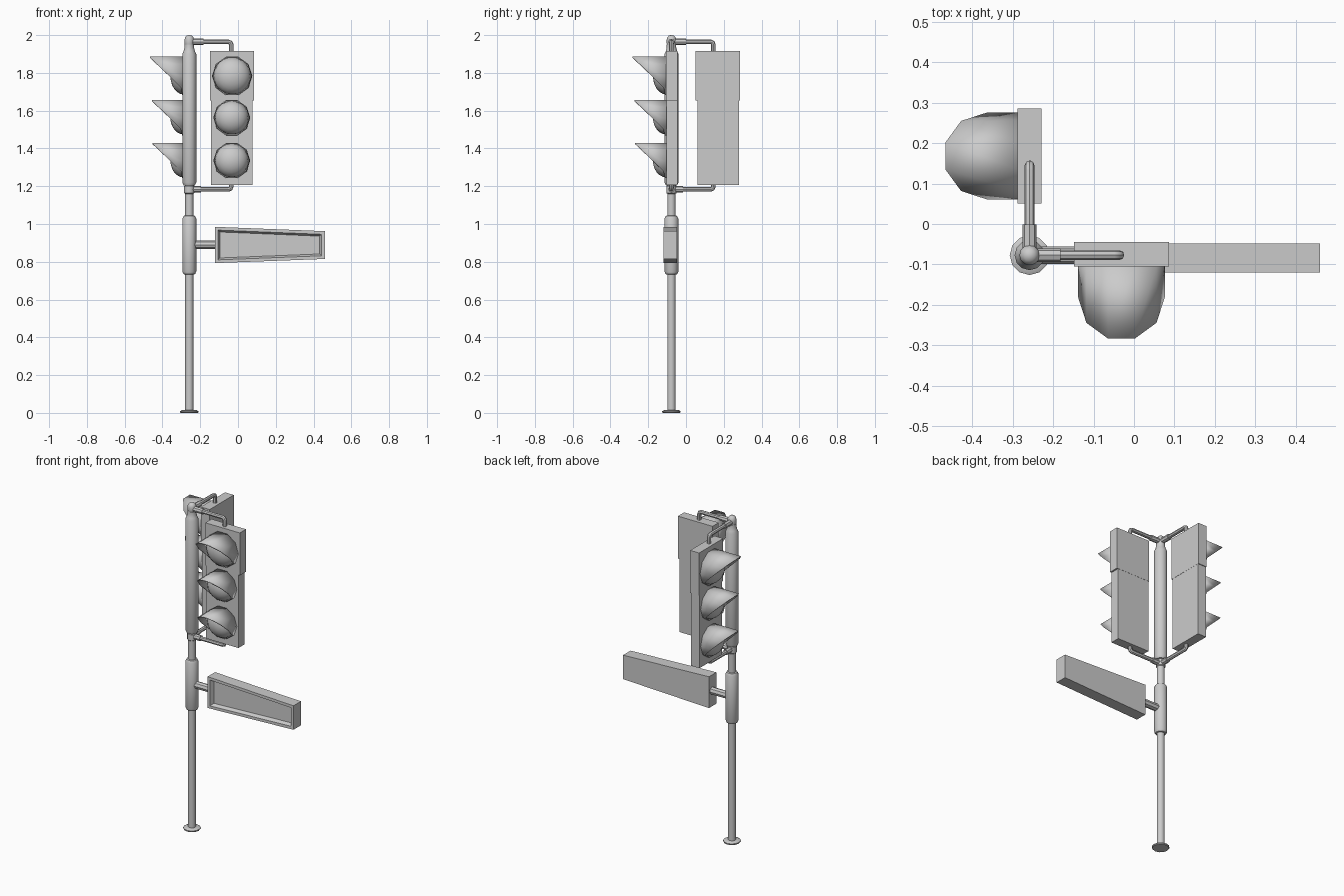
import bpy, bmesh, math
from mathutils import Matrix, Vector

if "Cube" in bpy.data.objects:
    bpy.data.objects.remove(bpy.data.objects["Cube"])

PX, PY = -0.258, -0.077   # pole axis


def finish(bm, name, matrix=Matrix(), smooth=None):
    bmesh.ops.recalc_face_normals(bm, faces=bm.faces)
    me = bpy.data.meshes.new(name)
    bm.to_mesh(me)
    bm.free()
    ob = bpy.data.objects.new(name, me)
    ob.matrix_world = matrix
    bpy.context.collection.objects.link(ob)
    if smooth:
        bpy.ops.object.select_all(action='DESELECT')
        ob.select_set(True)
        bpy.context.view_layer.objects.active = ob
        bpy.ops.object.shade_smooth_by_angle(angle=math.radians(smooth))
    return ob


def lathe(name, profile, sides=12):
    """Closed turned part around the pole axis from (radius, z) points."""
    bm = bmesh.new()
    rings = []
    for r, z in profile:
        rings.append([bm.verts.new((r * math.cos(2 * math.pi * k / sides),
                                    r * math.sin(2 * math.pi * k / sides), z)) for k in range(sides)])
    for a, b in zip(rings, rings[1:]):
        for k in range(sides):
            j = (k + 1) % sides
            bm.faces.new((a[k], a[j], b[j], b[k]))
    bm.faces.new(rings[0])
    bm.faces.new(rings[-1])
    return finish(bm, name, Matrix.Translation((PX, PY, 0)), 35)


def box(name, lo, hi, matrix):
    bm = bmesh.new()
    bmesh.ops.create_cube(bm, size=1)
    for v in bm.verts:
        v.co = Vector([lo[i] + (v.co[i] + 0.5) * (hi[i] - lo[i]) for i in range(3)])
    return finish(bm, name, matrix)


def rod(name, points, radius):
    """Round pipe along a path of points."""
    cu = bpy.data.curves.new(name, 'CURVE')
    cu.dimensions = '3D'
    cu.bevel_depth = radius
    cu.bevel_resolution = 2
    cu.use_fill_caps = True
    sp = cu.splines.new('POLY')
    sp.points.add(len(points) - 1)
    for p, co in zip(sp.points, points):
        p.co = (*co, 1)
    ob = bpy.data.objects.new(name, cu)
    bpy.context.collection.objects.link(ob)
    bpy.ops.object.select_all(action='DESELECT')
    ob.select_set(True)
    bpy.context.view_layer.objects.active = ob
    bpy.ops.object.convert(target='MESH')
    bpy.ops.object.shade_smooth_by_angle(angle=math.radians(40))


def visor(name, z0, r, depth, matrix):
    """Ten-sided hood with its open end sliced at 45 degrees."""
    bm = bmesh.new()
    top = r * math.cos(math.pi / 10)
    back, front = [], []
    for k in range(10):
        a = math.radians(36 * k)
        x, z = r * math.cos(a), r * math.sin(a)
        back.append(bm.verts.new((x, 0.002, z0 + z)))
        front.append(bm.verts.new((x, min(-0.008, -depth + top - z), z0 + z)))
    for k in range(10):
        j = (k + 1) % 10
        bm.faces.new((back[k], back[j], front[j], front[k]))
    ob = finish(bm, name, matrix, 40)
    mod = ob.modifiers.new('wall', 'SOLIDIFY')
    mod.thickness = 0.006
    mod.offset = -1


def lens(name, z0, r, depth, matrix):
    bm = bmesh.new()
    bmesh.ops.create_uvsphere(bm, u_segments=20, v_segments=12, radius=1)
    bmesh.ops.bisect_plane(bm, geom=bm.verts[:] + bm.edges[:] + bm.faces[:],
                           plane_co=(0, 0, 0), plane_no=(0, 0, -1), clear_outer=True)
    for v in bm.verts:
        x, y, z = v.co
        v.co = (x * r, -z * depth, z0 + y * r)
    finish(bm, name, matrix, 60)


def head(side, matrix):
    """Three-lamp signal head; local front face at y = 0, facing -y."""
    box(side + '_upper_housing', (-0.117, 0, 1.655), (0.117, 0.06, 1.915), matrix)
    box(side + '_lower_housing', (-0.112, 0.001, 1.207), (0.107, 0.059, 1.655), matrix)
    lamps = (('top', 0, 1.784, 0.107, 0.178), ('middle', -0.002, 1.563, 0.098, 0.168),
             ('bottom', -0.002, 1.336, 0.098, 0.165))
    for tag, dx, z, r, d in lamps:
        m = matrix @ Matrix.Translation((dx, 0, 0))
        visor(f'{side}_{tag}_visor', z, r, d, m)
        lens(f'{side}_{tag}_lens', z, r - 0.009, 0.07, m)


# Pole with flared base, sleeves, collar and rounded cap
lathe('base_flange', [(0.046, 0), (0.049, 0.004), (0.049, 0.009), (0.04, 0.014), (0.023, 0.015)])
lathe('pole', [(0.022, 0.01), (0.022, 1.96)])
lathe('sign_sleeve', [(0.026, 0.733), (0.031, 0.735), (0.037, 0.748), (0.037, 1.028), (0.03, 1.042), (0.026, 1.044)])
lathe('upper_sleeve', [(0.03, 1.205), (0.037, 1.22), (0.037, 1.9), (0.03, 1.915), (0.025, 1.935), (0.025, 1.95)])
lathe('lower_collar', [(0.022, 1.16), (0.027, 1.164), (0.027, 1.2), (0.022, 1.204)])
lathe('pole_cap', [(0.022, 1.945), (0.025, 1.955), (0.025, 1.976), (0.022, 1.988), (0.014, 1.997), (0.004, 2.0)])

# Signal heads facing front and left
head('front', Matrix.Translation((-0.031, -0.105, 0)))
head('left', Matrix.Translation((-0.288, 0.168, 0)) @ Matrix.Rotation(-math.pi / 2, 4, 'Z'))

# Bent bracket pipes with thicker sockets, above and below each head
for side, d in (('front', Vector((1, 0, 0))), ('left', Vector((0, 1, 0)))):
    for tag, z, s, z_end in (('upper', 1.964, -1, 1.905), ('lower', 1.183, 1, 1.215)):
        o = Vector((PX, PY, z))
        up = Vector((0, 0, s))
        end = o + d * 0.222
        rod(f'{side}_{tag}_bracket',
            [o, o + d * 0.208, o + d * 0.218 + up * 0.004, end + up * 0.014, Vector((end.x, end.y, z_end))], 0.012)
        rod(f'{side}_{tag}_socket', [o, o + d * (0.076 if s < 0 else 0.062)], 0.017)

# Sign arm
rod('sign_arm', [(PX, PY, 0.89), (-0.115, PY, 0.89)], 0.022)

# Tapered sign box with a recessed front panel
bm = bmesh.new()
outline = [(-0.122, 0.793), (0.46, 0.815), (0.46, 0.962), (-0.122, 0.985)]
front = bm.faces.new([bm.verts.new((x, -0.12, z)) for x, z in outline])
rear = [bm.verts.new((x, -0.048, z)) for x, z in outline]
fv = list(front.verts)
for i in range(4):
    j = (i + 1) % 4
    bm.faces.new((fv[i], rear[i], rear[j], fv[j]))
bm.faces.new(rear[::-1])
bmesh.ops.recalc_face_normals(bm, faces=bm.faces)
bmesh.ops.inset_region(bm, faces=[front], thickness=0.024)
bmesh.ops.inset_region(bm, faces=[front], thickness=0.014, depth=-0.022)
finish(bm, 'sign_box')
